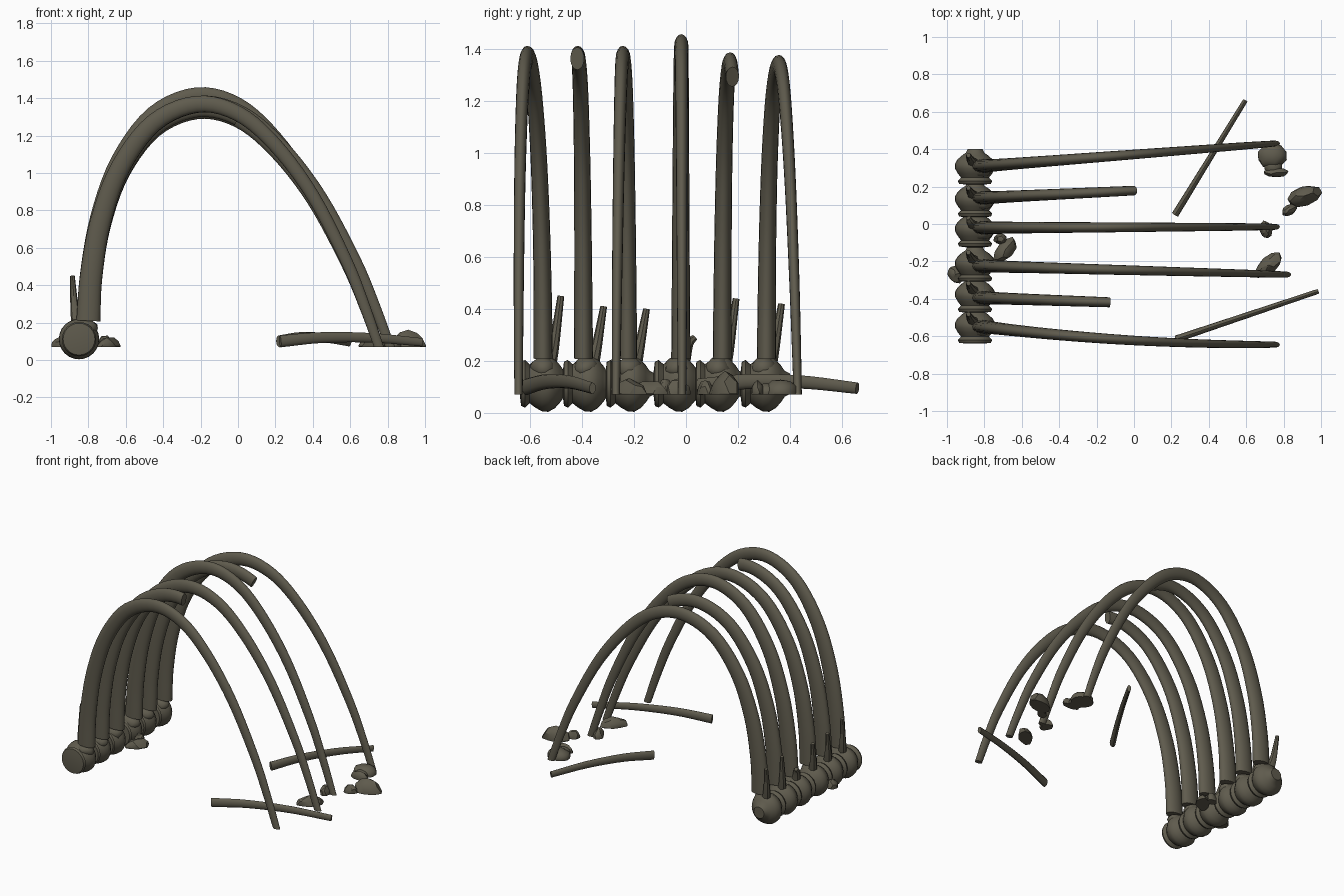
import bpy, bmesh, math, random
from mathutils import Vector, Matrix

random.seed(4)
cube = bpy.data.objects.get("Cube")
if cube:
    bpy.data.objects.remove(cube, do_unlink=True)

bone = bpy.data.materials.new("weathered_bone")
bone.use_nodes = True
colour = (0.115, 0.105, 0.075, 1)
bone.diffuse_color = colour
bone.node_tree.nodes["Principled BSDF"].inputs["Base Color"].default_value = colour
GROUND = 0.07


def finish(bm, name, angle=40, cut=False):
    """Optionally cut flat at ground level, then make a shaded object."""
    if cut:
        geom = bm.verts[:] + bm.edges[:] + bm.faces[:]
        bmesh.ops.bisect_plane(bm, geom=geom, plane_co=(0, 0, GROUND),
                               plane_no=(0, 0, 1), clear_inner=True)
        bmesh.ops.holes_fill(bm, edges=[e for e in bm.edges if e.is_boundary])
    bmesh.ops.recalc_face_normals(bm, faces=bm.faces[:])
    mesh = bpy.data.meshes.new(name)
    bm.to_mesh(mesh)
    bm.free()
    mesh.materials.append(bone)
    obj = bpy.data.objects.new(name, mesh)
    bpy.context.collection.objects.link(obj)
    bpy.ops.object.select_all(action='DESELECT')
    obj.select_set(True)
    bpy.context.view_layer.objects.active = obj
    bpy.ops.object.shade_smooth_by_angle(angle=math.radians(angle))
    return obj


def smooth_path(points, steps=5):
    """Catmull-Rom curve through the points."""
    p = [Vector(q) for q in points]
    p = [2 * p[0] - p[1]] + p + [2 * p[-1] - p[-2]]
    out = []
    for a, b, c, d in zip(p, p[1:], p[2:], p[3:]):
        for i in range(steps):
            t = i / steps
            out.append(0.5 * (2 * b + (c - a) * t + (2 * a - 5 * b + 4 * c - d) * t * t
                              + (3 * b - a - 3 * c + d) * t ** 3))
    return out + [p[-2]]


def sweep(bm, path, side, size, sides=14):
    """Elliptical tube: size(t) gives the in-plane and sideways radii."""
    rings = []
    for i, p in enumerate(path):
        tangent = (path[min(i + 1, len(path) - 1)] - path[max(i - 1, 0)]).normalized()
        up = tangent.cross(side).normalized()
        across = up.cross(tangent)
        a, b = size(i / (len(path) - 1))
        angles = [2 * math.pi * k / sides for k in range(sides)]
        rings.append([bm.verts.new(p + up * a * math.cos(w) + across * b * math.sin(w))
                      for w in angles])
    for r, s in zip(rings, rings[1:]):
        for k in range(sides):
            bm.faces.new((r[k], r[(k + 1) % sides], s[(k + 1) % sides], s[k]))
    bm.faces.new(rings[0])
    bm.faces.new(rings[-1])


def blob(bm, centre, radii, turn=0, rough=0.0, level=2):
    """Ellipsoid with optional roughness."""
    new = bmesh.ops.create_icosphere(bm, subdivisions=level, radius=1)["verts"]
    m = Matrix.Translation(centre) @ Matrix.Rotation(math.radians(turn), 4, 'Z')
    m = m @ Matrix.Diagonal((*radii, 1))
    for v in new:
        v.co = m @ (v.co * (1 + random.uniform(-rough, rough)))


def lathe(bm, profile, centre, sides=24):
    """Spool turned round the y axis."""
    path = [Vector(centre) + Vector((0, y, 0)) for y, r in profile]
    n = len(profile) - 1
    sweep(bm, path, Vector((1, 0, 0)),
          lambda t: (profile[round(t * n)][1],) * 2, sides)


# Arched ribs
ARCH = [(-0.80, 0.21), (-0.785, 0.45), (-0.735, 0.74), (-0.63, 1.03), (-0.45, 1.27),
        (-0.22, 1.37), (0.0, 1.32), (0.2, 1.15), (0.4, 0.88), (0.58, 0.53),
        (0.68, 0.28), (0.75, 0.08), (0.78, 0.0)]


def rib(name, y0, y1, top, reach, bend=1, stop=None):
    pts = []
    for x, z in ARCH:
        u = (x + 0.8) / 1.55
        y = y0 + (y1 - y0) * (1 - max(0, 1 - u) ** bend)
        if z > 0.21:
            z = 0.21 + (z - 0.21) * (top - 0.252) / 1.16
        pts.append((x + reach * max(0, u) ** 2, y, z))
    path = smooth_path(pts)
    full = len(path) - 1
    if stop is not None:
        path = [p for p in path if p.x <= stop]
    part = (len(path) - 1) / full

    def size(t):
        t *= part
        return 0.064 - 0.042 * t ** 0.9, 0.037 - 0.023 * t
    bm = bmesh.new()
    sweep(bm, path, Vector((0, 1, 0)), size, 16)
    finish(bm, name, cut=True)


rib("rib_1", -0.55, -0.645, 1.41, 0, bend=2)
rib("broken_rib_2", -0.395, -0.45, 1.41, 0, stop=-0.12)
rib("rib_3", -0.225, -0.27, 1.41, 0.06)
rib("rib_4", -0.02, -0.015, 1.455, 0)
rib("broken_rib_5", 0.14, 0.215, 1.385, 0, stop=0.01)
rib("rib_6", 0.31, 0.43, 1.375, 0)

# Backbone: a flanged spool, rib socket and upright spine for each vertebra
SPOOL = [(-0.09, 0.045), (-0.085, 0.085), (-0.07, 0.092), (-0.052, 0.075),
         (-0.03, 0.092), (-0.005, 0.106), (0.02, 0.108), (0.045, 0.094),
         (0.065, 0.072), (0.08, 0.05), (0.1, 0.04)]
for i, (y, tip) in enumerate([(-0.55, 0.45), (-0.385, 0.41), (-0.22, 0.40),
                              (-0.035, 0.29), (0.125, 0.44), (0.3, 0.42)]):
    bm = bmesh.new()
    lathe(bm, SPOOL, (-0.85, y, 0.112))
    finish(bm, f"vertebra_{i + 1}", 50)
    bm = bmesh.new()
    blob(bm, (-0.815, y, 0.17), (0.065, 0.05, 0.045), rough=0.08)
    finish(bm, f"rib_socket_{i + 1}", 60)
    bm = bmesh.new()
    spine = smooth_path([(-0.85, y + 0.02, 0.16), (-0.872, y + 0.042, 0.26),
                         (-0.885, y + 0.068, tip)], 4)
    sweep(bm, spine, Vector((0, 1, 0)), lambda t: (0.036 - 0.024 * t, 0.027 - 0.014 * t), 8)
    finish(bm, f"spine_{i + 1}")

# Fallen ribs lying on the ground
for name, a, b in [("fallen_rib_front", (0.225, -0.615), (0.985, -0.36)),
                   ("fallen_rib_back", (0.22, 0.05), (0.595, 0.66))]:
    a, b = Vector((*a, 0.1)), Vector((*b, 0.095))
    path = smooth_path([a, a.lerp(b, 0.3) + Vector((0, 0, 0.022)),
                        a.lerp(b, 0.65) + Vector((0, 0, 0.022)), b])
    side = (b - a).cross(Vector((0, 0, 1))).normalized()
    bm = bmesh.new()
    sweep(bm, path, side, lambda t: (0.032 - 0.01 * t, 0.019 - 0.006 * t), 12)
    finish(bm, name)

# Half-buried vertebra
bm = bmesh.new()
blob(bm, (0.74, 0.365, 0.08), (0.08, 0.07, 0.05), rough=0.06)
blob(bm, (0.745, 0.31, 0.08), (0.05, 0.05, 0.035))
blob(bm, (0.76, 0.275, 0.08), (0.065, 0.025, 0.045), rough=0.06)
finish(bm, "buried_vertebra", cut=True)

# Scattered fragments, flat underneath
for i, (x, y, a, b, h, turn) in enumerate([
        (0.91, 0.15, 0.092, 0.05, 0.08, 20), (0.83, 0.075, 0.043, 0.028, 0.05, 25),
        (0.705, -0.03, 0.035, 0.048, 0.055, 15), (0.72, -0.22, 0.085, 0.045, 0.055, 40),
        (-0.69, -0.14, 0.08, 0.045, 0.05, 50), (-0.715, -0.08, 0.035, 0.03, 0.06, 0),
        (-0.955, -0.27, 0.05, 0.04, 0.045, -50)]):
    bm = bmesh.new()
    blob(bm, (x, y, GROUND + 0.005), (a, b, h), turn, 0.1)
    finish(bm, f"bone_fragment_{i + 1}", 25, cut=True)
